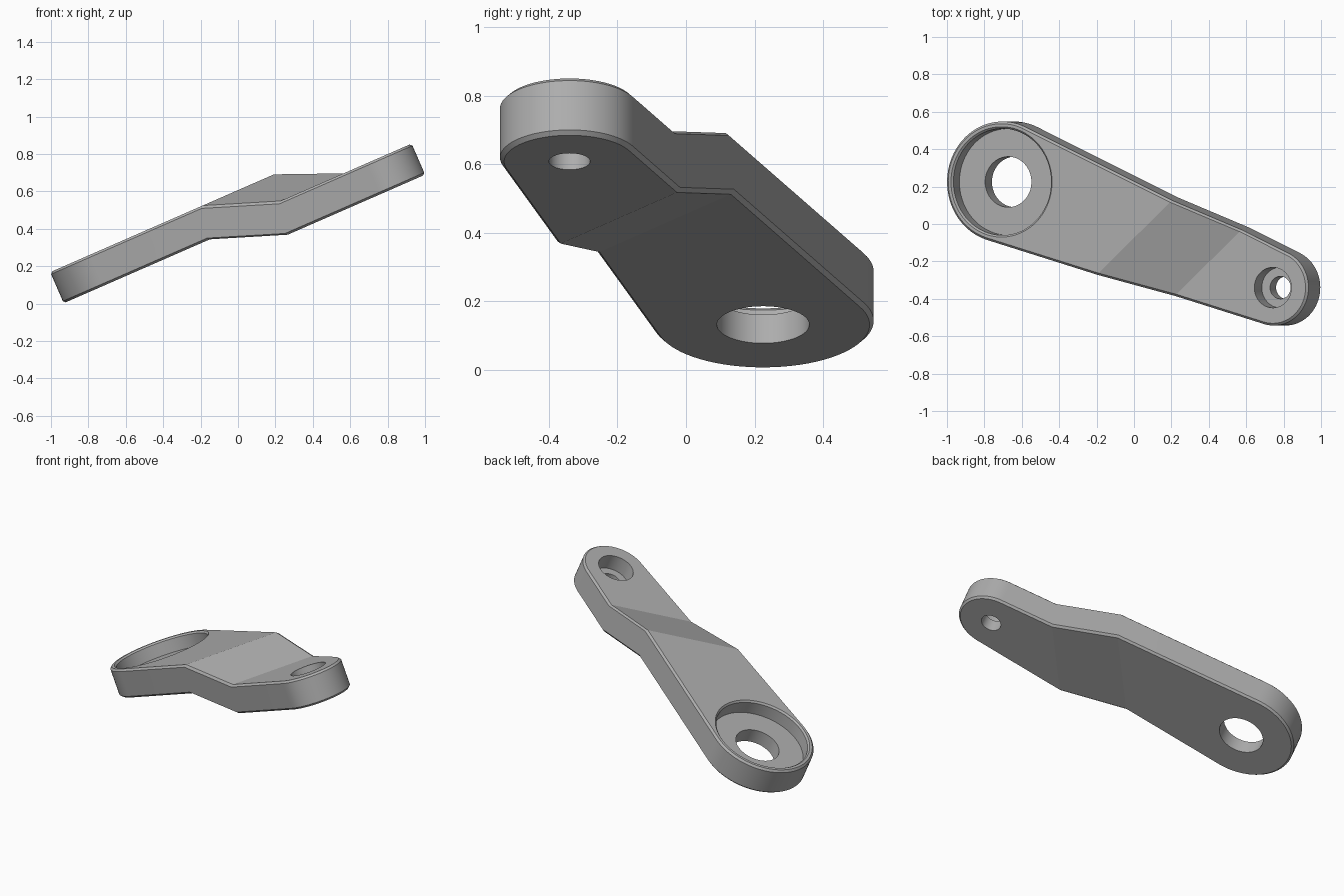
import bpy, bmesh
from math import sin, cos, pi, radians, atan2, acos, hypot
from mathutils import Matrix

cube = bpy.data.objects.get("Cube")
if cube:
    bpy.data.objects.remove(cube)

# The arm is laid out flat, then tilted about y
TILT = Matrix.Rotation(radians(-23.6), 4, 'Y')
BIG, BIG_R = (-0.53, 0.225), 0.323
SMALL, SMALL_R = (0.99, -0.34), 0.203
LOW, HIGH, THICK = 0.231, 0.375, 0.181
CHAMFER, SKEW = 0.012, 1.1

grey = bpy.data.materials.new("machined grey")
grey.use_nodes = True
grey.diffuse_color = (0.42, 0.42, 0.42, 1)
grey.node_tree.nodes["Principled BSDF"].inputs["Base Color"].default_value = grey.diffuse_color


def make_object(name, bm):
    bmesh.ops.recalc_face_normals(bm, faces=bm.faces)
    mesh = bpy.data.meshes.new(name)
    bm.to_mesh(mesh)
    bm.free()
    mesh.transform(TILT)
    mesh.materials.append(grey)
    obj = bpy.data.objects.new(name, mesh)
    bpy.context.collection.objects.link(obj)
    return obj


def arc(center, r, start, end, n=40):
    return [(center[0] + r * cos(start + (end - start) * i / n),
             center[1] + r * sin(start + (end - start) * i / n)) for i in range(n + 1)]


def crease_point(a, b, k):
    # where the edge a-b meets the slanted bend line x - SKEW * y = k
    fa, fb = a[0] - SKEW * a[1] - k, b[0] - SKEW * b[1] - k
    t = fa / (fa - fb)
    return (a[0] + (b[0] - a[0]) * t, a[1] + (b[1] - a[1]) * t)


def outline(inset, k1, k2):
    dx, dy = SMALL[0] - BIG[0], SMALL[1] - BIG[1]
    heading = atan2(dy, dx)
    spread = acos((BIG_R - SMALL_R) / hypot(dx, dy))
    left = arc(BIG, BIG_R - inset, heading + spread, heading + 2 * pi - spread)
    right = arc(SMALL, SMALL_R - inset, heading - spread, heading + spread)
    front = [crease_point(left[-1], right[0], k) for k in (k1, k2)]
    back = [crease_point(left[0], right[-1], k) for k in (k2, k1)]
    return left, front, right, back


def ring(bm, inset, k1, k2, z):
    # raised big end, lowered small end
    left, front, right, back = outline(inset, k1, k2)
    hi, lo = z + HIGH, z + LOW
    parts = [(left, [hi] * len(left)), (front, [hi, lo]),
             (right, [lo] * len(right)), (back, [lo, hi])]
    return [[bm.verts.new((*p, h)) for p, h in zip(pts, hs)] for pts, hs in parts]


# Bent arm with chamfered rims
bm = bmesh.new()
lower, upper = (0.277, 0.793), (0.325, 0.841)
rings = [ring(bm, CHAMFER, *lower, 0), ring(bm, 0, *lower, CHAMFER),
         ring(bm, 0, *upper, THICK - CHAMFER), ring(bm, CHAMFER, *upper, THICK)]
for left, front, right, back in (rings[0], rings[-1]):
    bm.faces.new(left + [front[0], back[1]])
    bm.faces.new([front[0], front[1], back[0], back[1]])
    bm.faces.new(right + [back[0], front[1]])
loops = [sum(r, []) for r in rings]
for a, b in zip(loops, loops[1:]):
    for i in range(len(a)):
        j = (i + 1) % len(a)
        bm.faces.new([a[i], a[j], b[j], b[i]])
arm = make_object("bent_arm", bm)


# Stepped holes, turned from (radius, height) profiles
def cut_hole(name, center, profile, n=80):
    bm = bmesh.new()
    turns = [[bm.verts.new((*p, z)) for p in arc(center, r, 0, 2 * pi * (n - 1) / n, n - 1)]
             for r, z in profile]
    bm.faces.new(turns[0])
    bm.faces.new(turns[-1])
    for a, b in zip(turns, turns[1:]):
        for i in range(n):
            j = (i + 1) % n
            bm.faces.new([a[i], a[j], b[j], b[i]])
    cutter = make_object(name, bm)
    cutter.hide_render = True
    mod = arm.modifiers.new(name, 'BOOLEAN')
    mod.operation, mod.solver, mod.object = 'DIFFERENCE', 'EXACT', cutter
    bpy.ops.object.modifier_apply(modifier=name)
    bpy.data.objects.remove(cutter)


bpy.context.view_layer.objects.active = arm
arm.select_set(True)
top = HIGH + THICK
cut_hole("bearing_bore", BIG, [(0.135, HIGH - 0.05), (0.135, top - 0.09), (0.285, top - 0.09),
                               (0.285, top - 0.01), (0.295, top), (0.295, top + 0.05)])
top = LOW + THICK
cut_hole("bolt_hole", SMALL, [(0.06, LOW - 0.05), (0.06, top - 0.1),
                              (0.108, top - 0.1), (0.108, top + 0.05)])
bpy.ops.object.shade_smooth_by_angle(angle=radians(15))
